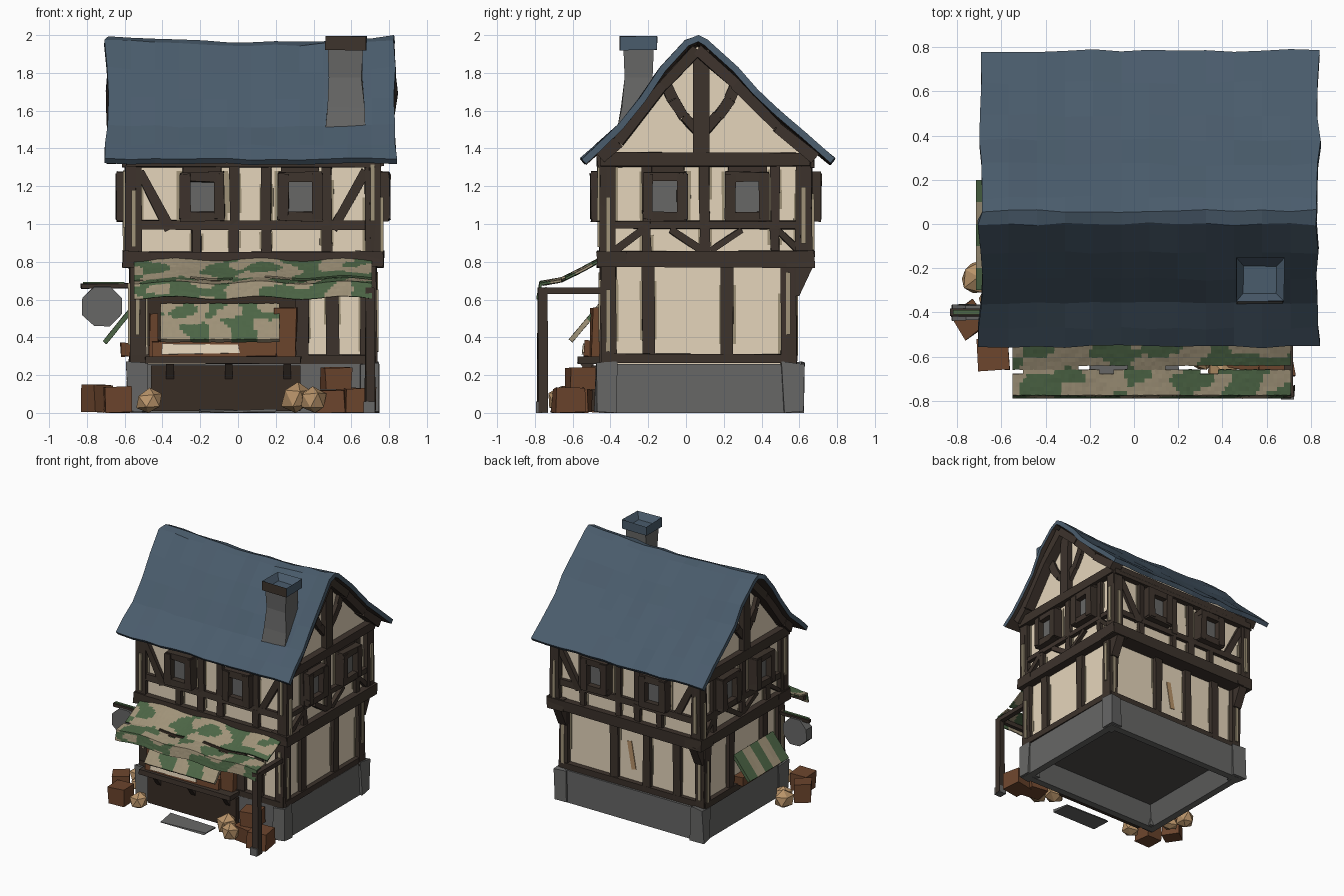
import bpy, bmesh, math, random
from mathutils import Vector, Matrix, noise

if "Cube" in bpy.data.objects:
    bpy.data.objects.remove(bpy.data.objects["Cube"])

random.seed(4)

def mat(name, r, g, b):
    m = bpy.data.materials.new(name)
    m.diffuse_color = [((c / 255 + 0.055) / 1.055) ** 2.4 for c in (r, g, b)] + [1]
    m.use_nodes = True
    m.node_tree.nodes["Principled BSDF"].inputs["Base Color"].default_value = m.diffuse_color
    return m

BLUE = mat("roof blue", 74, 92, 108)
TIMBER = mat("dark timber", 61, 51, 44)
PLASTER = mat("cream plaster", 229, 213, 187)
STONE = mat("grey stone", 103, 103, 102)
GREEN = mat("cloth green", 77, 102, 70)
TAN = mat("cloth tan", 160, 147, 121)
BROWN = mat("crate brown", 108, 69, 45)
SACK = mat("sack tan", 184, 147, 105)
DARK = mat("shadowed wood", 57, 45, 37)
DIM = mat("dark stone", 80, 78, 76)

def finish(name, bm, mats, jitter=0.0, normals=True):
    for v in bm.verts:
        v.co += Vector([random.uniform(-jitter, jitter) for _ in range(3)])
        v.co.z = max(v.co.z, 0)
    if normals:
        bmesh.ops.recalc_face_normals(bm, faces=bm.faces[:])
    me = bpy.data.meshes.new(name)
    bm.to_mesh(me)
    bm.free()
    for m in mats:
        me.materials.append(m)
    ob = bpy.data.objects.new(name, me)
    bpy.context.collection.objects.link(ob)
    return ob

def hexa(bm, pts):
    v = [bm.verts.new(p) for p in pts]
    return [bm.faces.new([v[i] for i in f]) for f in
            ((0, 1, 2, 3), (4, 5, 6, 7), (0, 1, 5, 4), (1, 2, 6, 5), (2, 3, 7, 6), (3, 0, 4, 7))]

def add_box(bm, x0, x1, y0, y1, z0, z1):
    return hexa(bm, [(x, y, z) for z in (z0, z1) for x, y in ((x0, y0), (x1, y0), (x1, y1), (x0, y1))])

def box(name, m, *dims, jitter=0.0):
    bm = bmesh.new()
    add_box(bm, *dims)
    return finish(name, bm, [m], jitter)

def hollow(bm, face, rim, dz):
    bmesh.ops.recalc_face_normals(bm, faces=bm.faces[:])
    bmesh.ops.inset_region(bm, faces=[face], thickness=rim)
    bmesh.ops.translate(bm, vec=(0, 0, dz), verts=face.verts[:])

# wall planes: (u, z, outward distance) to world, for each storey
def planes(x0, x1, y0, y1):
    return {"front": lambda u, z, d: (u, y0 - d, z), "back": lambda u, z, d: (u, y1 + d, z),
            "right": lambda u, z, d: (x1 + d, u, z), "left": lambda u, z, d: (x0 - d, u, z)}

LOW, UP = (-0.54, 0.70, -0.42, 0.55), (-0.56, 0.72, -0.42, 0.63)
low, up = planes(*LOW), planes(*UP)

def beam(bm, wall, a, b, w, d=0.03, inner=-0.02):
    a, b = Vector(a), Vector(b)
    t = (b - a).normalized()
    n = Vector((-t.y, t.x)) * w / 2
    q = [a - n, b - n, b + n, a + n]
    hexa(bm, [wall(p.x, p.y, e) for e in (inner, d) for p in q])

# plaster walls
box("lower_walls", PLASTER, *LOW, 0.2, 0.8)
box("upper_walls", PLASTER, *UP, 0.78, 1.36)
bm = bmesh.new()
tri = [(-0.45, 1.33), (-0.36, 1.47), (-0.13, 1.76), (0.06, 1.94), (0.27, 1.765), (0.49, 1.55), (0.68, 1.33)]
ends = [[bm.verts.new((x, y, z)) for y, z in tri] for x in UP[:2]]
for e in ends:
    bm.faces.new(e)
for i in range(len(tri)):
    bm.faces.new((ends[0][i - 1], ends[0][i], ends[1][i], ends[1][i - 1]))
finish("gable_walls", bm, [PLASTER])

# stone base, hollow underneath, with corner stones
bm = bmesh.new()
under = add_box(bm, -0.57, 0.73, -0.46, 0.6, 0, 0.26)[0]
hollow(bm, under, 0.08, 0)
hollow(bm, under, 0.1, 0.14)
under.material_index = 1
finish("stone_base", bm, [STONE, DIM])
bm = bmesh.new()
for x in (-0.59, 0.64):
    for y in (-0.48, 0.51):
        add_box(bm, x, x + 0.11, y, y + 0.11, 0, 0.265)
finish("corner_stones", bm, [STONE], 0.012)

# timber framing on all four walls
def window(name, wall, u, z):
    bm = bmesh.new()
    for s in (-1, 1):
        beam(bm, wall, (u + s * 0.09, z - 0.12), (u + s * 0.09, z + 0.12), 0.055, 0.085)
        beam(bm, wall, (u - 0.115, z + s * 0.105), (u + 0.115, z + s * 0.105), 0.05, 0.08)
    finish(name + "_window_frame", bm, [TIMBER], 0.005)
    bm = bmesh.new()
    beam(bm, wall, (u, z - 0.09), (u, z + 0.09), 0.14, 0.035)
    finish(name + "_window_pane", bm, [STONE])

# side: lower studs, sill studs, upper studs, window centres, braces as (low u, high u)
LONG = ((-0.22, -0.02, 0.15, 0.47), (-0.02, 0.15, 0.47), (-0.19, 0.33), ((-0.36, -0.52), (0.5, 0.68)))
SHORT = ((-0.21, 0.1, 0.47), (-0.21, 0.1, 0.47), (-0.11, 0.325), ())
LAYOUT = {"front": ((0.34, 0.5), *LONG), "back": ((-0.32, -0.05, 0.24), *LONG),
          "right": ((-0.2, 0.22), *SHORT), "left": ((-0.2, 0.22), *SHORT)}
for side, (studs, sills, ustuds, wins, braces) in LAYOUT.items():
    along_x = side in ("front", "back")
    l0, l1 = LOW[:2] if along_x else LOW[2:]
    u0, u1 = UP[:2] if along_x else UP[2:]
    lw, uw = low[side], up[side]
    bm, worn = bmesh.new(), bmesh.new()

    def post(wall, u, z0, z1, w, d=0.03):
        beam(bm, wall, (u, z0), (u, z1), w, d)
        c = (z0 + z1) / 2 + random.uniform(-0.2, 0.2) * (z1 - z0)
        h = (z1 - z0) * 0.3
        beam(worn, wall, (u, c - h), (u, c + h), w + 0.024, 0.004)

    for u in (l0 + 0.01, l1 - 0.01):
        post(lw, u, 0.25, 0.8, 0.08, 0.035)
    for u in studs:
        post(lw, u, 0.28, 0.8, 0.065)
    beam(bm, lw, (l0 - 0.02, 0.285), (l1 + 0.02, 0.285), 0.05, 0.035)
    beam(bm, uw, (u0 - 0.05, 0.815), (u1 + 0.05, 0.815), 0.085, 0.05, -0.1)
    beam(bm, uw, (u0 - 0.03, 1.34), (u1 + 0.03, 1.34), 0.075, 0.05)
    beam(bm, uw, (u0, 0.995), (u1, 0.995), 0.045)
    for u in (u0 + 0.005, u1 - 0.005):
        post(uw, u, 0.84, 1.34, 0.085, 0.035)
    for u in sills:
        post(uw, u, 0.84, 0.99, 0.05)
    for u in ustuds:
        post(uw, u, 0.99, 1.34, 0.05)
    for i, w in enumerate(wins):
        beam(bm, uw, (w, 1.24), (w, 1.33), 0.2, 0.025)
        beam(worn, uw, (w, 1.0), (w, 1.28), 0.27, 0.004)
        window(f"{side}_{i + 1}", uw, w, 1.145)
    for a, b in braces:
        beam(bm, uw, (a, 0.97), (b, 1.28), 0.05)
    if not along_x:
        for a, b in ((-0.38, -0.22), (0.09, -0.08), (0.13, 0.3), (0.6, 0.48)):
            beam(bm, uw, (a, 0.86), (b, 0.97), 0.035)
        # gable king post, curved braces and rafters
        beam(bm, uw, (0.08, 1.35), (0.08, 1.92), 0.08, 0.045)
        for s in (-1, 1):
            c = [(0.08 + s * x, z) for x, z in ((0.0, 1.47), (0.09, 1.57), (0.15, 1.66), (0.2, 1.77))]
            for p, q in zip(c, c[1:]):
                beam(bm, uw, p, q, 0.055)
        for c in ([(-0.45, 1.355), (-0.36, 1.435), (-0.12, 1.735), (0.06, 1.92)],
                  [(0.06, 1.92), (0.26, 1.745), (0.48, 1.515), (0.68, 1.35)]):
            for p, q in zip(c, c[1:]):
                beam(bm, uw, p, q, 0.06, 0.08)
    finish(side + "_timber_frame", bm, [TIMBER], 0.006)
    finish(side + "_worn_plaster", worn, [TAN], 0.001)

# stain on the rear wall
bm = bmesh.new()
beam(bm, low["back"], (0.12, 0.62), (0.08, 0.4), 0.04, 0.005)
finish("rear_wall_stain", bm, [SACK])

# jetty brackets at the rear corners
bm = bmesh.new()
for x in (-0.53, 0.69):
    hexa(bm, [(x + s, y, z) for s in (-0.035, 0.035) for y, z in ((0.55, 0.62), (0.6, 0.62), (0.68, 0.79), (0.55, 0.79))])
finish("jetty_brackets", bm, [TIMBER])

# sagging roof swept along x
prof = [(-0.555, 1.345), (-0.47, 1.42), (-0.36, 1.52), (-0.25, 1.67), (-0.13, 1.82), (0.0, 1.965), (0.06, 1.985),
        (0.12, 1.96), (0.27, 1.82), (0.38, 1.7), (0.49, 1.6), (0.64, 1.47), (0.785, 1.345)]
bm = bmesh.new()
N = 12
rows = []
for i in range(N + 1):
    x = -0.695 + 1.53 * i / N
    sag = 0.012 - 0.035 * math.sin(math.pi * i / N)
    edge = 0.012 if i in (0, N) else 0.0
    rows.append([bm.verts.new((x + random.uniform(-1, 1) * edge, y + random.uniform(-.008, .008),
                 z + sag * (z - 1.3) / 0.7 + random.uniform(-.006, .006))) for y, z in prof])
for a, b in zip(rows, rows[1:]):
    for j in range(len(prof) - 1):
        bm.faces.new((a[j], b[j], b[j + 1], a[j + 1]))
roof = finish("roof", bm, [BLUE, TIMBER], 0, False)
sol = roof.modifiers.new("thickness", "SOLIDIFY")
sol.thickness, sol.offset, sol.material_offset = 0.035, -1, 1

# chimney shaft and hollow cap
bm = bmesh.new()
rings = [[bm.verts.new((0.57 + sx * w, y + sy * w * 0.85, z)) for sx, sy in ((-1, -1), (1, -1), (1, 1), (-1, 1))]
         for w, y, z in ((0.11, -0.275, 1.48), (0.1, -0.26, 1.62), (0.085, -0.25, 1.78), (0.09, -0.25, 1.93))]
for a, b in zip(rings, rings[1:]):
    for i in range(4):
        bm.faces.new((a[i - 1], a[i], b[i], b[i - 1]))
finish("chimney_shaft", bm, [STONE], 0.005)
bm = bmesh.new()
hollow(bm, add_box(bm, 0.46, 0.68, -0.35, -0.155, 1.92, 1.995)[1], 0.05, -0.05)
for f in bm.faces:
    f.material_index = 1 if f.calc_center_median().y < -0.34 else 0
finish("chimney_cap", bm, [BLUE, TIMBER], 0.003)

# cloth sheets with a patchy or striped colour rule
def sheet(name, path, r0, r1, nx, place, rule, hole=None, thick=0.025, sub=4):
    bm = bmesh.new()
    pts = [Vector(a).lerp(Vector(b), k / sub) for a, b in zip(path, path[1:]) for k in range(sub)] + [Vector(path[-1])]
    grid = [[bm.verts.new(place(r0 + (r1 - r0) * i / nx, p.x, p.y)) for p in pts] for i in range(nx + 1)]
    for i in range(nx):
        for j in range(len(pts) - 1):
            s, t = (i + 0.5) / nx, (j + 0.5) / (len(pts) - 1)
            if not (hole and hole(s, t)):
                f = bm.faces.new((grid[i][j], grid[i + 1][j], grid[i + 1][j + 1], grid[i][j + 1]))
                f.material_index = rule(s, t)
    finish(name, bm, [GREEN, TAN], 0.001).modifiers.new("thickness", "SOLIDIFY").thickness = thick

def camo(s, t):
    return int(noise.noise(Vector((s * 10, t * 5, 2.3))) > 0.03)

sheet("awning", [(-0.45, 0.82), (-0.55, 0.765), (-0.66, 0.71), (-0.775, 0.69), (-0.79, 0.61)], -0.55, 0.71, 80,
      lambda r, y, z: (r, y, z + 0.008 * math.sin(r * 14)), camo,
      lambda s, t: 0.44 < t < 0.56 and noise.noise(Vector((s * 5, t * 22, 7))) > 0.05, 0.012, 6)
sheet("front_shutter", [(-0.46, 0.58), (-0.62, 0.39)], -0.41, 0.22, 32, lambda r, y, z: (r, y, z),
      lambda s, t: int(noise.noise(Vector((s * 5, t * 2.5, 5))) > 0.0), sub=12)
sheet("side_shutter", [(-0.57, 0.56), (-0.715, 0.38)], -0.3, 0.2, 10, lambda r, x, z: (x, r, z), lambda s, t: int(s * 5) % 2)

# awning frame
box("awning_post", TIMBER, 0.675, 0.725, -0.785, -0.735, 0, 0.66, jitter=0.006)
box("awning_post_foot", STONE, 0.665, 0.725, -0.795, -0.73, 0, 0.06)
box("awning_side_rail", TIMBER, 0.68, 0.72, -0.78, -0.44, 0.63, 0.665)
box("awning_front_rail", TIMBER, -0.54, 0.72, -0.765, -0.735, 0.63, 0.665)

# shop counter
box("counter_front", DARK, -0.46, 0.33, -0.5, -0.45, 0.01, 0.25)
box("counter_top", TIMBER, -0.49, 0.33, -0.57, -0.43, 0.255, 0.295, jitter=0.008)
bm = bmesh.new()
for x in (-0.36, -0.05, 0.26):
    hexa(bm, [(x + s, y, z) for s in (-0.02, 0.02) for y, z in ((-0.49, 0.18), (-0.5, 0.18), (-0.56, 0.26), (-0.49, 0.26))])
finish("counter_brackets", bm, [TIMBER])
box("goods_tray", BROWN, -0.45, 0.2, -0.54, -0.44, 0.295, 0.38, jitter=0.008)
box("goods", PLASTER, -0.4, 0.0, -0.55, -0.45, 0.31, 0.365, jitter=0.01)
box("left_stall_board", BROWN, -0.47, -0.42, -0.5, -0.43, 0.295, 0.52, jitter=0.008)
box("right_stall_board", BROWN, 0.2, 0.31, -0.5, -0.43, 0.295, 0.56, jitter=0.01)
box("stall_opening", DARK, -0.48, 0.31, -0.445, -0.4, 0.29, 0.78)
box("side_stall_board", BROWN, -0.62, -0.54, -0.28, 0.16, 0.3, 0.37, jitter=0.01)
box("doorstep", STONE, -0.2, 0.2, -0.72, -0.56, 0, 0.012, jitter=0.01)

# hanging sign
bm = bmesh.new()
bmesh.ops.create_cone(bm, cap_ends=True, segments=8, radius1=0.112, radius2=0.112, depth=0.07, matrix=Matrix.Translation(
    (-0.72, -0.4, 0.565)) @ Matrix.Rotation(math.pi / 2, 4, 'X') @ Matrix.Rotation(math.pi / 8, 4, 'Z'))
finish("hanging_sign", bm, [STONE], 0.004)
box("sign_bracket", TIMBER, -0.83, -0.54, -0.415, -0.385, 0.66, 0.685, jitter=0.004)
box("sign_bracket_cover", GREEN, -0.82, -0.6, -0.41, -0.39, 0.685, 0.693)

# crates and sacks: x, y, z, width, height, turn
for i, (x, y, z, w, h, a) in enumerate([(-0.635, -0.59, 0, 0.14, 0.14, 3), (-0.745, -0.43, 0, 0.13, 0.15, 35),
        (0.64, -0.62, 0, 0.16, 0.13, 8), (0.5, -0.58, 0, 0.15, 0.12, -10), (0.52, -0.56, 0.12, 0.14, 0.12, 12)]):
    ob = box(f"crate_{i + 1}", BROWN, -w / 2, w / 2, -w / 2, w / 2, 0, h, jitter=0.006)
    ob.matrix_world = Matrix.Translation((x, y, z)) @ Matrix.Rotation(math.radians(a), 4, 'Z')
for i, (x, y, r) in enumerate([(-0.47, -0.6, 0.07), (-0.71, -0.24, 0.08), (-0.64, -0.34, 0.065), (0.31, -0.58, 0.085), (0.4, -0.66, 0.075)]):
    bm = bmesh.new()
    bmesh.ops.create_icosphere(bm, subdivisions=1, radius=r, matrix=Matrix.Translation((x, y, r * 0.9)))
    finish(f"sack_{i + 1}", bm, [SACK], 0.008)
